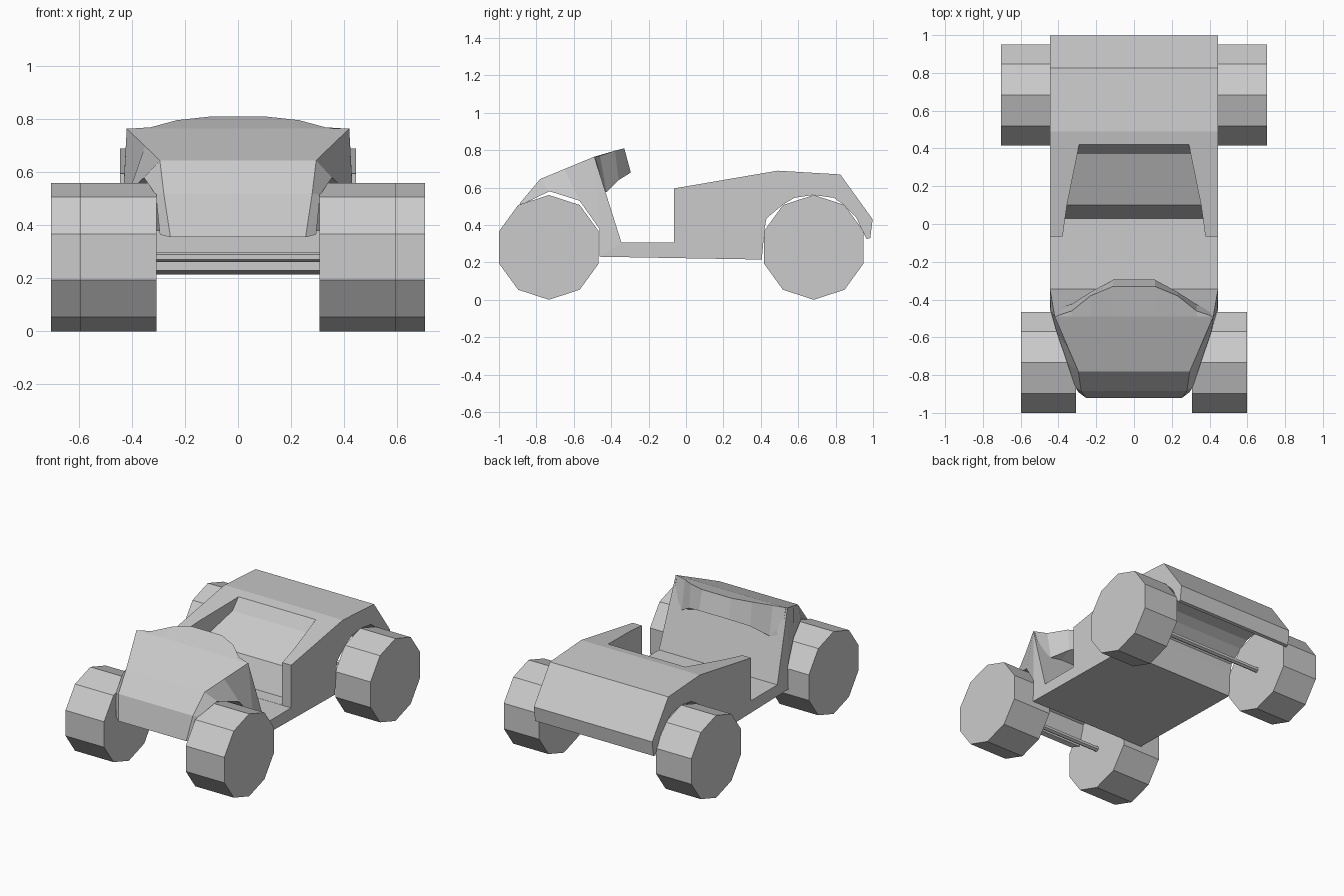
import bpy, bmesh
from math import sin, cos, tau

if "Cube" in bpy.data.objects:
    bpy.data.objects.remove(bpy.data.objects["Cube"])


def loft(name, rings):
    """Closed solid skinned through rings of equal point count."""
    bm = bmesh.new()
    rows = [[bm.verts.new(p) for p in ring] for ring in rings]
    n = len(rows[0])
    for a, b in zip(rows, rows[1:]):
        for i in range(n):
            j = (i + 1) % n
            bm.faces.new((a[i], a[j], b[j], b[i]))
    bm.faces.new(rows[0])
    bm.faces.new(rows[-1])
    bmesh.ops.recalc_face_normals(bm, faces=bm.faces)
    mesh = bpy.data.meshes.new(name)
    bm.to_mesh(mesh)
    bm.free()
    ob = bpy.data.objects.new(name, mesh)
    bpy.context.collection.objects.link(ob)
    return ob


def extrude_x(name, profile, x0, x1):
    return loft(name, [[(x, y, z) for y, z in profile] for x in (x0, x1)])


def polygon(n, r, y, z):
    return [(y + r * sin(tau * i / n), z + r * cos(tau * i / n)) for i in range(n)]


# Wheels and axles: y centre, inner x, outer x
for label, y, xi, xo in (("front", -0.733, 0.307, 0.597), ("rear", 0.683, 0.44, 0.705)):
    for side, s in (("left", -1), ("right", 1)):
        extrude_x(f"{label}_{side}_wheel", polygon(10, 0.28, y, 0.28), s * xi, s * xo)
    extrude_x(f"{label}_axle", polygon(6, 0.018, y, 0.28), -xi - 0.02, xi + 0.02)

# Hood, firewall and floor: upper edge and lower (wheel arch) edge per station
stations = [
    ((0.255, -0.92, 0.355), (0.295, -0.89, 0.365)),
    ((0.28, -0.885, 0.52), (0.31, -0.865, 0.515)),
    ((0.295, -0.78, 0.645), (0.355, -0.73, 0.58)),
    ((0.351, -0.65, 0.699), (0.41, -0.57, 0.53)),
    ((0.42, -0.49, 0.765), (0.44, -0.463, 0.38)),
    ((0.445, -0.345, 0.305), (0.445, -0.463, 0.23)),
    ((0.445, -0.06, 0.305), (0.445, -0.06, 0.223)),
]
loft("hood_and_floor", [[(-t[0], *t[1:]), (-l[0], *l[1:]), l, t] for t, l in stations])

# Dashboard cowl: x, top edge y z, lower lip y z
cowl = [
    (0.41, -0.487, 0.765, -0.465, 0.67),
    (0.33, -0.46, 0.77, -0.425, 0.575),
    (0.23, -0.38, 0.797, -0.36, 0.64),
    (0.11, -0.33, 0.81, -0.295, 0.68),
]
full = [(-c[0], *c[1:]) for c in cowl] + cowl[::-1]
loft("dashboard_cowl", [
    [(x, -0.49, 0.765), (x, ty, tz), (x, by, bz), (x, -0.44, min(0.6, bz))]
    for x, ty, tz, by, bz in full])

# Rear body with the wheel arch running straight across
rear_profile = [
    (-0.065, 0.223), (0.405, 0.215), (0.42, 0.38), (0.43, 0.435), (0.52, 0.51),
    (0.58, 0.545), (0.68, 0.56), (0.79, 0.545), (0.84, 0.51), (0.91, 0.44),
    (0.965, 0.325), (0.985, 0.33), (0.998, 0.43), (0.825, 0.67), (0.49, 0.69),
    (-0.065, 0.595)]
rear = extrude_x("rear_body", rear_profile, -0.445, 0.445)

# Cockpit and seat recess: y, seat height, half width
recess = [(-0.12, 0.306, 0.385), (0.03, 0.306, 0.365), (0.1, 0.48, 0.355),
          (0.37, 0.6, 0.3), (0.425, 0.685, 0.29)]
cutter = loft("cockpit_cutter", [
    [(-w, y, z), (w, y, z), (w, y, 1), (-w, y, 1)] for y, z, w in recess])
cutter.hide_render = True
cutter.hide_viewport = True
mod = rear.modifiers.new("cockpit", "BOOLEAN")
mod.operation = "DIFFERENCE"
mod.solver = "EXACT"
mod.object = cutter
